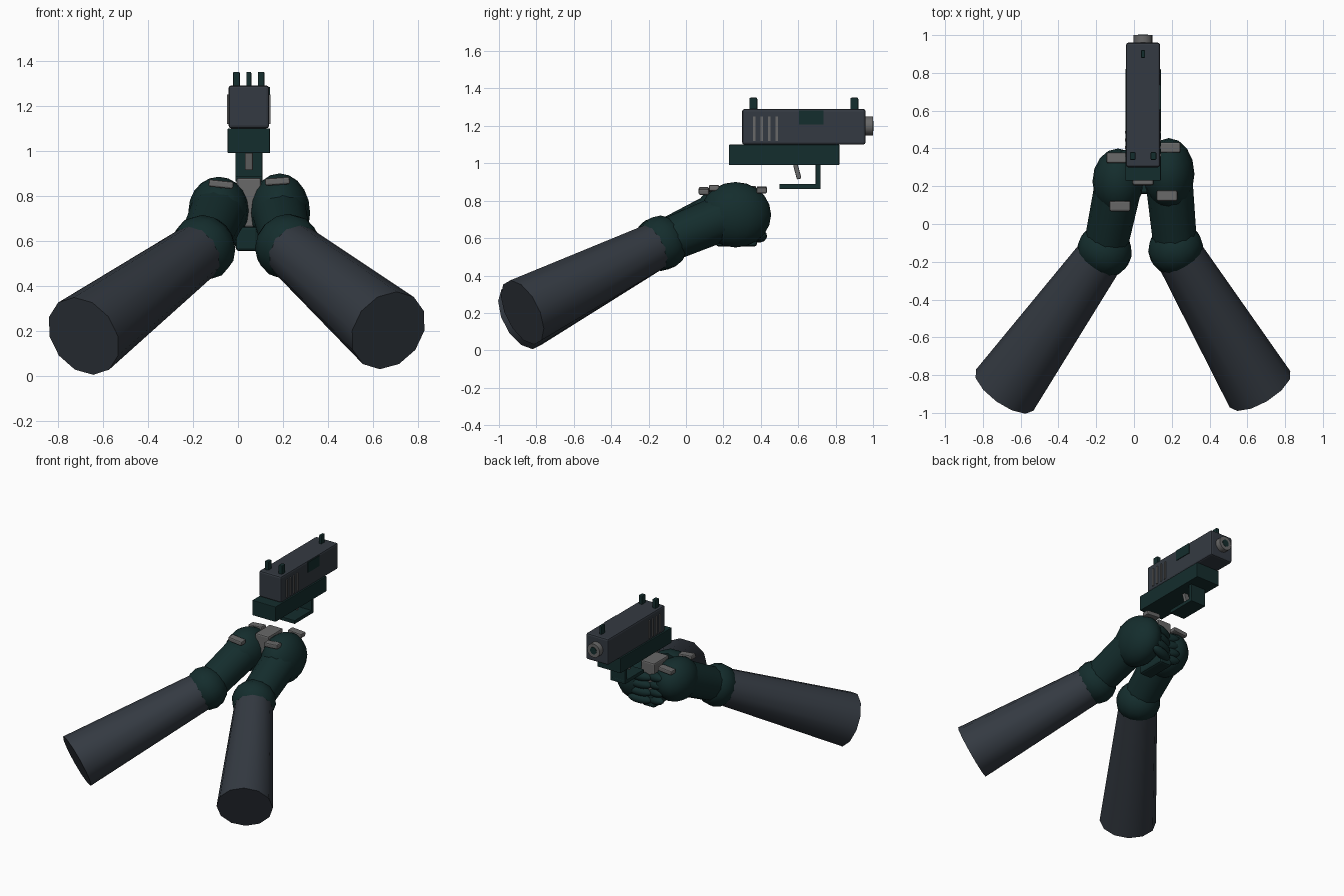
import bpy, math
from mathutils import Vector

cube = bpy.data.objects.get("Cube")
if cube:
    bpy.data.objects.remove(cube, do_unlink=True)


def material(name, rgb):
    m = bpy.data.materials.new(name)
    m.use_nodes = True
    color = (*rgb, 1)
    m.diffuse_color = color
    m.node_tree.nodes["Principled BSDF"].inputs["Base Color"].default_value = color
    return m


SLATE = material("slate grey", (0.034, 0.042, 0.054))
GREEN = material("dark green", (0.007, 0.026, 0.026))
METAL = material("worn metal", (0.14, 0.14, 0.14))


def finish(name, mat, smooth=True):
    o = bpy.context.object
    o.name = name
    o.data.materials.append(mat)
    if smooth:
        bpy.ops.object.shade_smooth_by_angle(angle=math.radians(40))
    return o


def box(name, mat, center, size, bevel=0.0, rot=(0, 0, 0)):
    bpy.ops.mesh.primitive_cube_add(size=1, location=center, rotation=rot)
    o = finish(name, mat, False)
    o.scale = size
    bpy.ops.object.transform_apply(location=False, rotation=False, scale=True)
    if bevel:
        b = o.modifiers.new("Bevel", "BEVEL")
        b.width, b.segments = bevel, 2
    return o


def cone(name, mat, a, b, r1, r2, sides=12):
    a, b = Vector(a), Vector(b)
    d = b - a
    bpy.ops.mesh.primitive_cone_add(vertices=sides, radius1=r1, radius2=r2, depth=d.length,
                                    location=(a + b) / 2, rotation=d.to_track_quat("Z", "Y").to_euler())
    return finish(name, mat)


def ball(name, mat, center, radii, axis=(0, 0, 1), segments=16, rings=10):
    bpy.ops.mesh.primitive_uv_sphere_add(segments=segments, ring_count=rings, radius=1, location=center,
                                         rotation=Vector(axis).to_track_quat("Z", "Y").to_euler())
    o = finish(name, mat)
    o.scale = radii
    return o


# Pistol slide, frame and grip
GX = 0.048
box("slide", SLATE, (GX, 0.63, 1.195), (0.18, 0.66, 0.19), 0.012)
box("frame", GREEN, (GX, 0.525, 1.045), (0.188, 0.59, 0.11), 0.004)
box("ejection_port", GREEN, (0.139, 0.67, 1.245), (0.008, 0.13, 0.075))
box("grip", METAL, (GX, 0.29, 0.77), (0.11, 0.17, 0.22), 0.01)
box("grip_base", GREEN, (0.04, 0.27, 0.61), (0.1, 0.22, 0.11), 0.015)

# Slide serrations on both sides
for side in (-1, 1):
    for i in range(4):
        box("serration", METAL, (GX + side * 0.091, 0.365 + 0.04 * i, 1.185), (0.01, 0.014, 0.13))

# Sights
for x, y, w in ((-0.007, 0.36, 0.03), (0.103, 0.36, 0.03), (GX, 0.9, 0.022)):
    box("sight", GREEN, (x, y, 1.318), (w, 0.042, 0.066), 0.006)

# Muzzle and bore
cone("muzzle", METAL, (GX, 0.94, 1.2), (GX, 1.0, 1.2), 0.05, 0.05, 16)
cone("bore", GREEN, (GX, 0.995, 1.2), (GX, 1.002, 1.2), 0.026, 0.026, 12)

# Trigger and guard
box("trigger", METAL, (GX, 0.595, 0.955), (0.036, 0.025, 0.08), 0.005, (math.radians(15), 0, 0))
box("guard_bottom", GREEN, (GX, 0.61, 0.876), (0.12, 0.22, 0.026), 0.003)
box("guard_front", GREEN, (GX, 0.706, 0.935), (0.12, 0.026, 0.13), 0.003)

# Arms: hand, wrist, cuff and sleeve for each side
arms = {
    "right": dict(hand=(-0.085, 0.225, 0.735), radii=(0.135, 0.175, 0.15),
                  cuff=(-0.155, -0.14, 0.57), end=(-0.685, -0.88, 0.178)),
    "left": dict(hand=(0.185, 0.265, 0.725), radii=(0.135, 0.19, 0.175),
                 cuff=(0.22, -0.13, 0.575), end=(0.667, -0.875, 0.203)),
}
for side, p in arms.items():
    hand, cuff, end = (Vector(p[k]) for k in ("hand", "cuff", "end"))
    aim = (end - cuff).normalized()
    ball(side + "_hand", GREEN, hand, p["radii"])
    cone(side + "_wrist", GREEN, cuff, hand - Vector((0, 0.03, 0)), 0.115, 0.125)
    ball(side + "_cuff", GREEN, cuff, (0.148, 0.148, 0.135), aim, 14, 8)
    cone(side + "_sleeve", SLATE, cuff + aim * 0.05, end, 0.128, 0.187)
    # Fingers wrapped round the front of the grip
    inward = 1 if hand.x < GX else -1
    for i in range(4):
        z = 0.61 + 0.055 * i
        y = hand.y + 0.13
        ball(side + "_finger", GREEN, (hand.x + inward * 0.09, y, z), (0.034, 0.034, 0.085),
             (inward, -0.25, -0.1), 10, 8)

# Knuckle plates
for x, y, z, tilt in ((-0.09, 0.35, 0.85, -5), (-0.075, 0.095, 0.852, 6),
                      (0.19, 0.405, 0.858, 4), (0.175, 0.15, 0.865, -4)):
    box("knuckle_plate", METAL, (x, y, z), (0.11, 0.055, 0.032), 0.008, (0, math.radians(tilt), 0))
